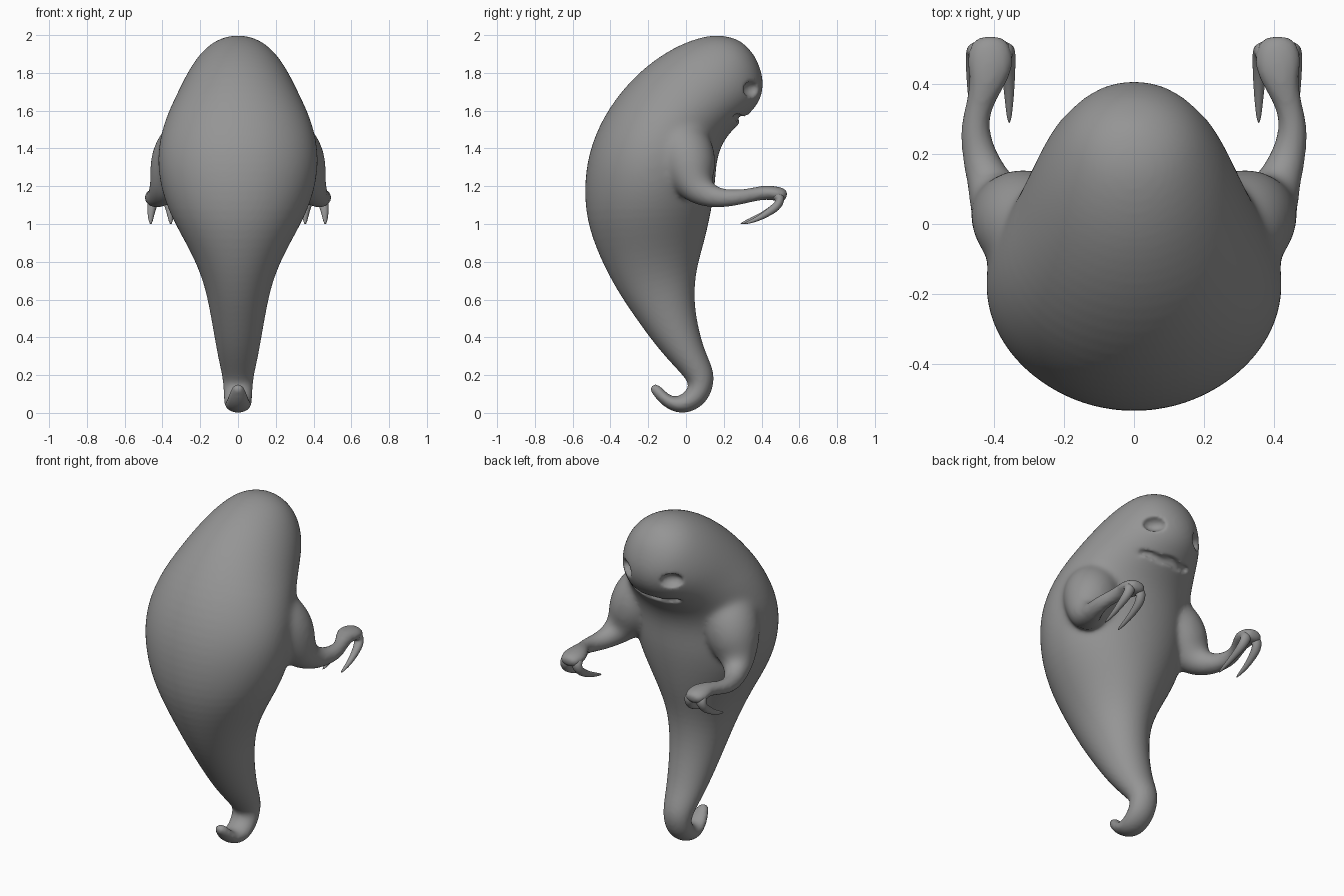
import bpy, bmesh
from math import sin, cos, pi
from mathutils import Vector, Matrix

old = bpy.data.objects.get("Cube")
if old:
    bpy.data.objects.remove(old, do_unlink=True)

grey = bpy.data.materials.new("ghost grey")
grey.use_nodes = True
COLOUR = (0.3, 0.3, 0.3, 1)
grey.diffuse_color = COLOUR
grey.node_tree.nodes["Principled BSDF"].inputs["Base Color"].default_value = COLOUR


def finish(name, bm):
    bmesh.ops.recalc_face_normals(bm, faces=bm.faces)
    mesh = bpy.data.meshes.new(name)
    bm.to_mesh(mesh)
    bm.free()
    mesh.materials.append(grey)
    mesh.shade_smooth()
    obj = bpy.data.objects.new(name, mesh)
    bpy.context.collection.objects.link(obj)
    return obj


def loft(name, rings, sides):
    """Skin a row of ellipses, each given as centre and two half axes."""
    bm = bmesh.new()
    loops = []
    for c, u, v in rings:
        angles = [2 * pi * i / sides for i in range(sides)]
        loops.append([bm.verts.new(c + u * cos(a) + v * sin(a)) for a in angles])
    for a, b in zip(loops, loops[1:]):
        for i in range(sides):
            j = (i + 1) % sides
            bm.faces.new((a[i], a[j], b[j], b[i]))
    bm.faces.new(loops[0])
    bm.faces.new(loops[-1])
    obj = finish(name, bm)
    obj.modifiers.new("round", 'SUBSURF').levels = 2
    return obj


def tube(name, path, side=1, sides=12):
    """Tube along (x, y, z, sideways radius, upright radius)."""
    pts = [Vector((p[0] * side, p[1], p[2])) for p in path]
    rings = []
    for i, p in enumerate(path):
        t = (pts[min(i + 1, len(pts) - 1)] - pts[max(i - 1, 0)]).normalized()
        x = Vector((1, 0, 0))
        if abs(t.x) > 0.9:
            x = Vector((0, 1, 0))
        u = (x - t * x.dot(t)).normalized()
        rings.append((pts[i], u * p[3], t.cross(u) * p[-1]))
    return loft(name, rings, sides)


# Body: back y, back z, front y, front z, half width, from crown to tail tip
BODY = [
    (.30, 1.96, .33, 1.93, .02), (.24, 1.987, .365, 1.885, .09),
    (.14, 2.0, .398, 1.80, .165), (0, 1.96, .405, 1.72, .225),
    (-.13, 1.89, .38, 1.635, .275), (-.27, 1.78, .295, 1.55, .325),
    (-.41, 1.61, .205, 1.465, .39), (-.50, 1.42, .155, 1.35, .425),
    (-.535, 1.23, .15, 1.2, .415), (-.525, 1.02, .125, 1.05, .35),
    (-.45, .82, .09, .9, .245), (-.36, .65, .045, .75, .175),
    (-.25, .49, .035, .6, .142), (-.15, .355, .055, .46, .118),
    (-.065, .26, .09, .33, .098), (.005, .185, .138, .23, .078),
    (.025, .145, .142, .155, .07), (0, .105, .112, .07, .068),
    (-.04, .08, .04, .012, .064), (-.08, .083, -.05, 0, .058),
    (-.115, .11, -.128, .048, .045), (-.145, .14, -.168, .1, .03),
    (-.175, .15, -.192, .135, .012)]
GROW = .008  # makes up for the rounding
rings = []
for by, bz, fy, fz, w in BODY:
    back, front = Vector((0, by, bz)), Vector((0, fy, fz))
    half = (front - back) / 2
    rings.append(((back + front) / 2, Vector((w + GROW, 0, 0)), half + half.normalized() * GROW))
body = loft("body", rings, 24)

ARM = [
    (.20, -.06, 1.49, .11), (.26, -.03, 1.43, .16), (.315, .01, 1.34, .158),
    (.35, .035, 1.25, .132), (.385, .06, 1.185, .093), (.415, .12, 1.15, .066),
    (.44, .19, 1.135, .05), (.457, .27, 1.14, .042), (.442, .34, 1.152, .037),
    (.42, .40, 1.165, .05, .038), (.41, .45, 1.166, .068, .038),
    (.41, .50, 1.157, .064, .04), (.41, .535, 1.145, .042, .028)]
FINGER = [
    (.0, .455, 1.165, .03), (-.008, .505, 1.14, .032), (-.018, .488, 1.097, .027),
    (-.023, .435, 1.06, .02), (-.025, .36, 1.026, .014), (-.025, .285, 1.0, .005)]

cutters, arms = [], []
for side, label in ((1, "left"), (-1, "right")):
    arms.append(tube(label + "_arm", ARM, side, 16))
    # Two hooked claws per hand
    tube(label + "_inner_finger", [(.381 + x, *p) for x, *p in FINGER], side)
    tube(label + "_outer_finger", [(.437 - x, y + .02 * (y < .4), *p) for x, y, *p in FINGER], side)
    # Eye socket, turned to face out of the head
    bm = bmesh.new()
    normal = Vector((.62 * side, .78, -.15)).to_track_quat('Z', 'Y').to_matrix().to_4x4()
    place = Matrix.Translation((.152 * side, .352, 1.713)) @ normal
    bmesh.ops.create_uvsphere(bm, u_segments=32, v_segments=16, radius=1,
                              matrix=place @ Matrix.Diagonal((.064, .042, .05, 1)))
    cutters.append(finish(label + "_eye_cutter", bm))

# Mouth groove, slightly wavy
steps = [i / 8 for i in range(-8, 9)]
cutters.append(tube("mouth_cutter", [
    (.2 * s, .302 - .062 * s * s, 1.552 + .02 * s * s + .006 * cos(9 * s), .026 - .014 * s * s)
    for s in steps]))

# Carve the face, merge the arms and soften the joins
for op, parts in (('DIFFERENCE', cutters), ('UNION', arms)):
    for part in parts:
        part.hide_render = True
        cut = body.modifiers.new(part.name, 'BOOLEAN')
        cut.operation, cut.object, cut.solver = op, part, 'EXACT'
blend = body.modifiers.new("blend", 'REMESH')
blend.mode, blend.voxel_size, blend.use_smooth_shade = 'VOXEL', .01, True
soft = body.modifiers.new("soften", 'SMOOTH')
soft.factor, soft.iterations = .5, 5


def bake():
    bpy.ops.object.select_all(action='DESELECT')
    body.select_set(True)
    bpy.context.view_layer.objects.active = body
    bpy.ops.object.convert(target='MESH')


bake()
# Melt the shoulders into the torso, fading out towards the forearm
group = body.vertex_groups.new(name="shoulders")
for v in body.data.vertices:
    x, y, z = abs(v.co.x), v.co.y, v.co.z
    weight = min((x - .15) / .1, (.17 - y) / .1 + (z > 1.22), (z - 1.08) / .15, (1.62 - z) / .1, 1)
    if weight > 0:
        group.add([v.index], weight, 'REPLACE')
melt = body.modifiers.new("melt", 'SMOOTH')
melt.factor, melt.iterations, melt.vertex_group = .5, 60, "shoulders"
bake()

body.data.materials.clear()
body.data.materials.append(grey)
for part in cutters + arms:
    bpy.data.objects.remove(part, do_unlink=True)
